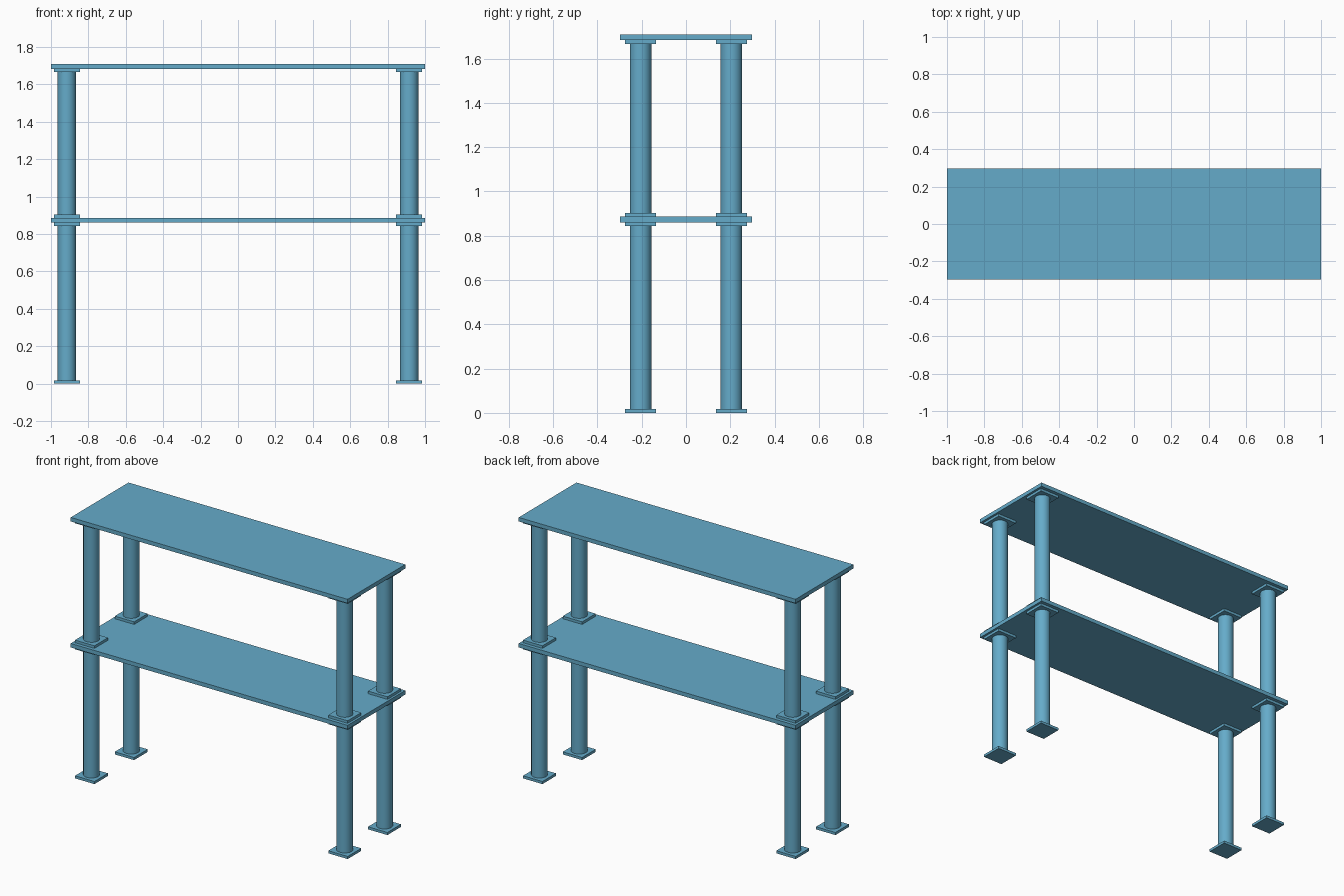
import bpy
import math

cube = bpy.data.objects.get("Cube")
if cube:
    bpy.data.objects.remove(cube, do_unlink=True)

# Single painted-metal colour
BLUE = (0.13, 0.41, 0.59, 1.0)
blue = bpy.data.materials.new("steel blue")
blue.use_nodes = True
blue.diffuse_color = BLUE
blue.node_tree.nodes["Principled BSDF"].inputs["Base Color"].default_value = BLUE

SHELF_T = 0.026      # shelf thickness
PLATE_T = 0.017      # mounting plate thickness
PLATE_W = 0.14       # mounting plate width
POST_R = 0.049       # post radius
POST_X, POST_Y = 0.915, 0.205
LOWER_Z, UPPER_Z = 0.86, 1.683   # undersides of the two shelves


def box(name, x, y, z0, z1, w, d):
    bpy.ops.mesh.primitive_cube_add(size=1, location=(x, y, (z0 + z1) / 2))
    ob = bpy.context.object
    ob.name = name
    ob.scale = (w, d, z1 - z0)
    bpy.ops.object.transform_apply(location=False, rotation=False, scale=True)
    ob.data.materials.append(blue)


def post(name, x, y, z0, z1):
    bpy.ops.mesh.primitive_cylinder_add(vertices=24, radius=POST_R, depth=z1 - z0,
                                        location=(x, y, (z0 + z1) / 2))
    ob = bpy.context.object
    ob.name = name
    bpy.ops.object.shade_smooth_by_angle(angle=math.radians(30))
    ob.data.materials.append(blue)


# Shelves
for name, z in (("lower_shelf", LOWER_Z), ("upper_shelf", UPPER_Z)):
    box(name, 0, 0, z, z + SHELF_T, 2.0, 0.596)

# Posts with a square plate at each end, on all four corners of both tiers
for tier, z0, z1 in (("lower", 0, LOWER_Z), ("upper", LOWER_Z + SHELF_T, UPPER_Z)):
    for side, x in (("left", POST_X), ("right", -POST_X)):
        for end, y in (("front", -POST_Y), ("back", POST_Y)):
            label = f"{tier}_{end}_{side}"
            post(label + "_post", x, y, z0 + PLATE_T, z1 - PLATE_T)
            box(label + "_foot_plate", x, y, z0, z0 + PLATE_T, PLATE_W, PLATE_W)
            box(label + "_top_plate", x, y, z1 - PLATE_T, z1, PLATE_W, PLATE_W)
